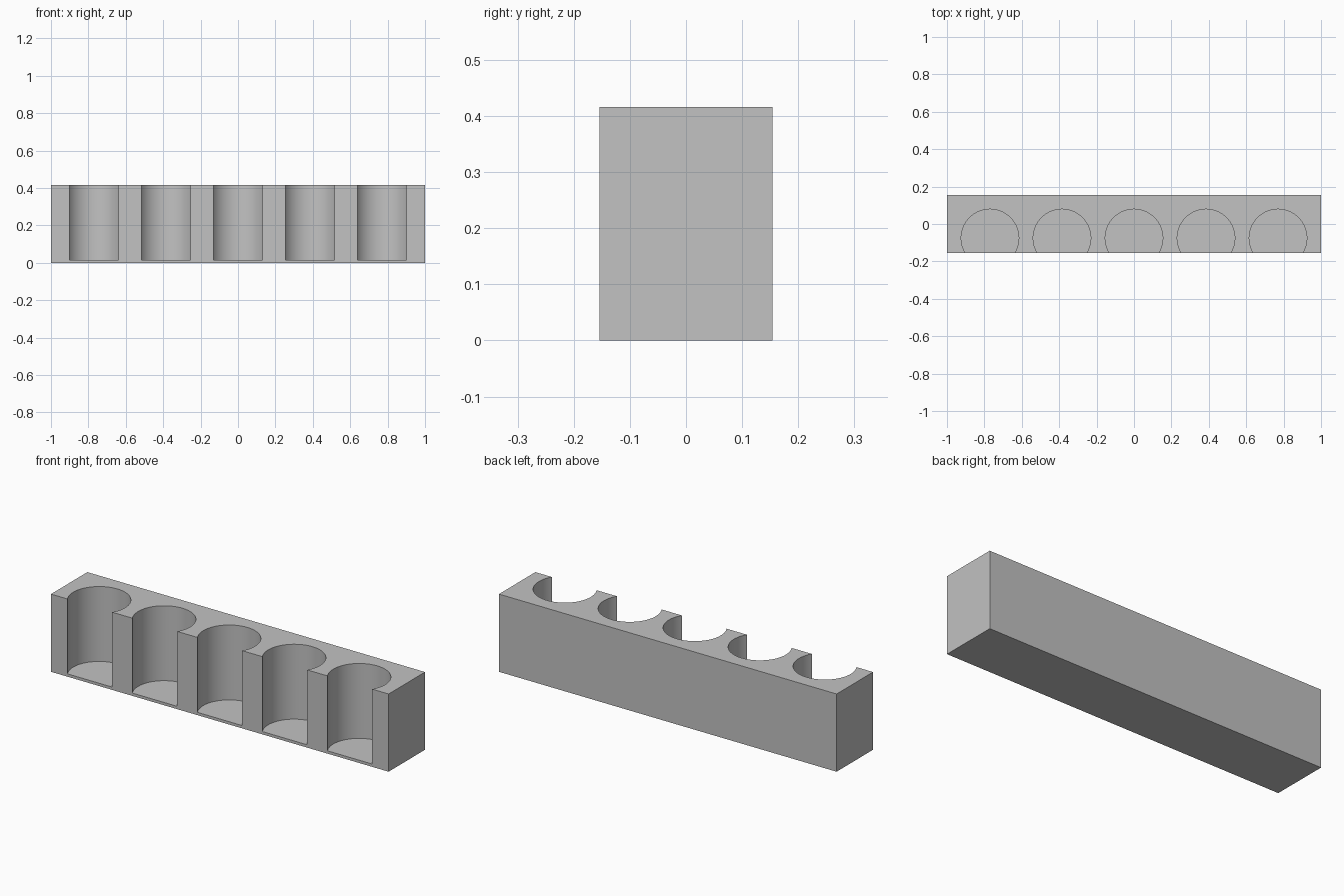
import bpy
import bmesh
from mathutils import Matrix, Vector

# Remove the default cube
cube = bpy.data.objects.get("Cube")
if cube:
    bpy.data.objects.remove(cube, do_unlink=True)

LENGTH, DEPTH, HEIGHT = 2.0, 0.308, 0.416
FLOOR = 0.015
RADIUS, PITCH, CENTRE_Y = 0.154, 0.385, -0.075

grey = bpy.data.materials.new("plain_grey")
grey.use_nodes = True
colour = (0.54, 0.54, 0.54, 1.0)
grey.diffuse_color = colour
grey.node_tree.nodes["Principled BSDF"].inputs["Base Color"].default_value = colour


def make_object(name, bm):
    mesh = bpy.data.meshes.new(name)
    bm.to_mesh(mesh)
    bm.free()
    mesh.materials.append(grey)
    obj = bpy.data.objects.new(name, mesh)
    bpy.context.collection.objects.link(obj)
    return obj


# Solid rack block
bm = bmesh.new()
size = Matrix.Diagonal((LENGTH, DEPTH, HEIGHT, 1))
bmesh.ops.create_cube(bm, size=1, matrix=Matrix.Translation((0, 0, HEIGHT / 2)) @ size)
rack = make_object("rack_block", bm)

# Five upright cylinders that hollow out the open-fronted pockets
bm = bmesh.new()
for i in range(-2, 3):
    middle = Vector((i * PITCH, CENTRE_Y, FLOOR + HEIGHT / 2))
    bmesh.ops.create_cone(bm, cap_ends=True, segments=96, radius1=RADIUS,
                          radius2=RADIUS, depth=HEIGHT,
                          matrix=Matrix.Translation(middle))
cutter = make_object("pocket_cutter", bm)
cutter.hide_render = True

# Cut the pockets, then drop the cutter
cut = rack.modifiers.new("pockets", 'BOOLEAN')
cut.operation = 'DIFFERENCE'
cut.solver = 'EXACT'
cut.object = cutter
bpy.ops.object.select_all(action='DESELECT')
rack.select_set(True)
bpy.context.view_layer.objects.active = rack
bpy.ops.object.modifier_apply(modifier=cut.name)
bpy.data.objects.remove(cutter, do_unlink=True)

# Smooth pocket walls, sharp edges elsewhere
bpy.ops.object.shade_smooth_by_angle(angle=0.5)
